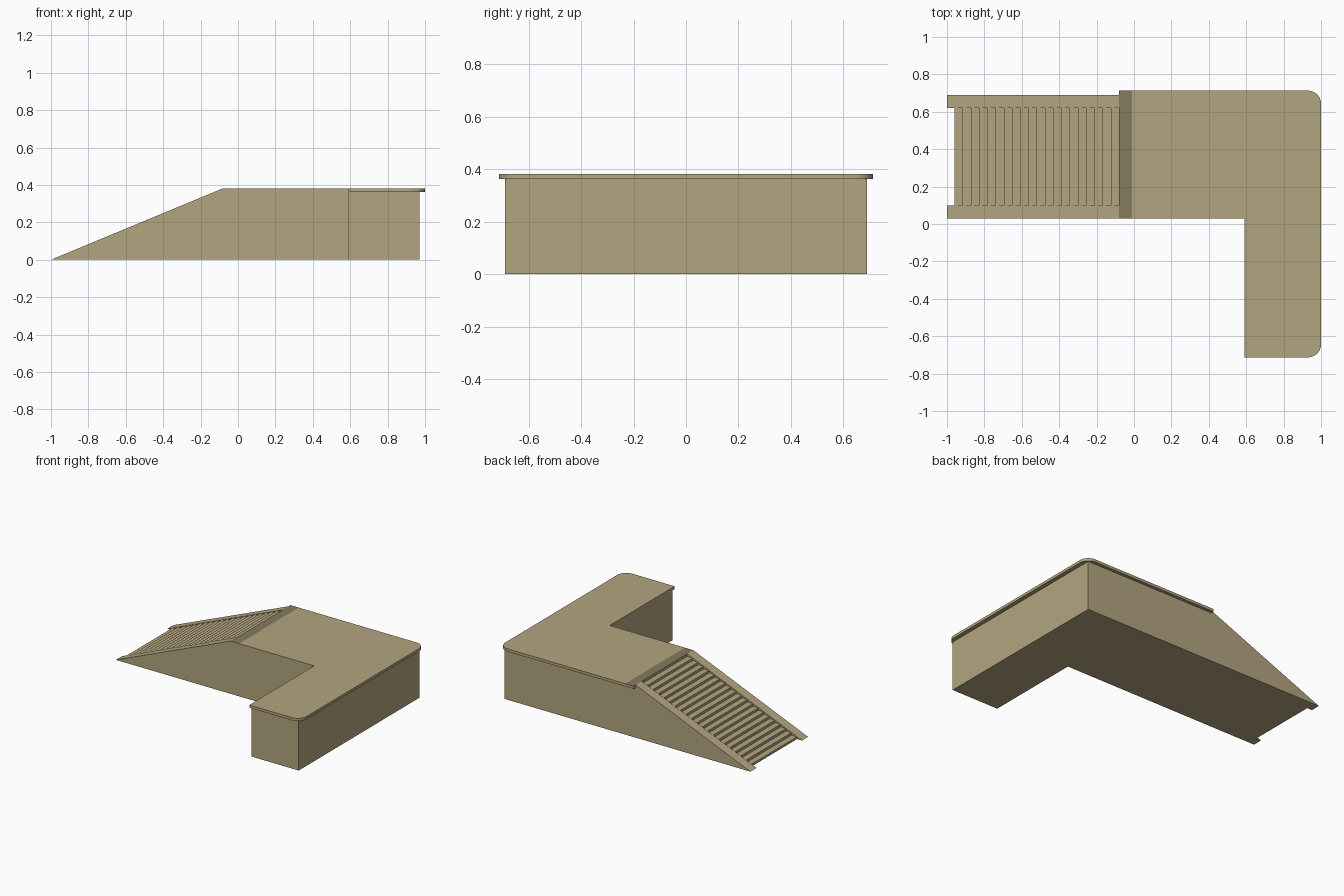
import bpy, bmesh, math
from mathutils import Vector

if "Cube" in bpy.data.objects:
    bpy.data.objects.remove(bpy.data.objects["Cube"])


def material(name, rgb):
    m = bpy.data.materials.new(name)
    m.diffuse_color = (*rgb, 1)
    m.use_nodes = True
    m.node_tree.nodes["Principled BSDF"].inputs["Base Color"].default_value = m.diffuse_color
    return m


TAN = material("tan", (0.455, 0.375, 0.216))
DARK = material("dark_tan", (0.24, 0.197, 0.115))

TOP, UNDER = 0.382, 0.362       # deck slab top and underside
X0, X1 = -1.0, -0.08            # ramp foot and ramp head
Y0, Y1 = 0.03, 0.69             # ramp sides
SLOPE = TOP / (X1 - X0)


def prism(name, outline, direction, split_x=None):
    """Extrude a planar outline along a direction into a closed solid."""
    bm = bmesh.new()
    face = bm.faces.new([bm.verts.new(p) for p in outline])
    ext = bmesh.ops.extrude_face_region(bm, geom=[face], use_keep_orig=True)
    verts = [g for g in ext["geom"] if isinstance(g, bmesh.types.BMVert)]
    bmesh.ops.translate(bm, verts=verts, vec=Vector(direction))
    if split_x is not None:
        bmesh.ops.bisect_plane(bm, geom=bm.verts[:] + bm.edges[:] + bm.faces[:],
                               plane_co=(split_x, 0, 0), plane_no=(1, 0, 0))
    bmesh.ops.recalc_face_normals(bm, faces=bm.faces[:])
    me = bpy.data.meshes.new(name)
    bm.to_mesh(me)
    bm.free()
    me.materials.append(TAN)
    ob = bpy.data.objects.new(name, me)
    bpy.context.collection.objects.link(ob)
    return ob


# L-shaped deck base
prism("deck_base", [(x, y, 0) for x, y in [
    (X1, Y0), (0.59, Y0), (0.59, -0.69), (0.97, -0.69), (0.97, Y1), (X1, Y1)]],
    (0, 0, UNDER))


def arc(cx, cy, r, a0, n=8):
    """Quarter circle for a rounded deck corner."""
    return [(cx + r * math.cos(math.radians(a0 + 90 * i / n)),
             cy + r * math.sin(math.radians(a0 + 90 * i / n))) for i in range(n + 1)]


# Deck slab, overhanging the outer sides, with rounded outer corners
R = 0.07
outline = [(X1, Y0), (0.59, Y0), (0.59, -0.713)]
outline += arc(1 - R, -0.713 + R, R, -90) + arc(1 - R, 0.713 - R, R, 0)
outline += [(X1, 0.713)]
slab = prism("deck_slab", [(x, y, UNDER) for x, y in outline],
             (0, 0, TOP - UNDER), split_x=-0.012)

# Dark edge strip across the head of the ramp
slab.data.materials.append(DARK)
for f in slab.data.polygons:
    if f.normal.z > 0.9 and f.center.x < -0.012:
        f.material_index = 1

# Sloped side rails
for side, y, w in (("front", Y0, 0.07), ("back", 0.62, Y1 - 0.62)):
    prism(side + "_rail", [(X0, y, 0), (X1, y, 0), (X1, y, TOP)], (0, w, 0))

# Steps between the rails, their noses on the rail slope
STEPS, START = 20, -0.96
pitch = (X1 - START) / STEPS
profile = [(START, 0)]
for i in range(STEPS):
    x = START + i * pitch
    z = (x - X0) * SLOPE
    profile += [(x, z), (x + pitch, z)]
profile += [(X1, 0)]
prism("steps", [(x, 0.10, z) for x, z in profile], (0, 0.52, 0))
